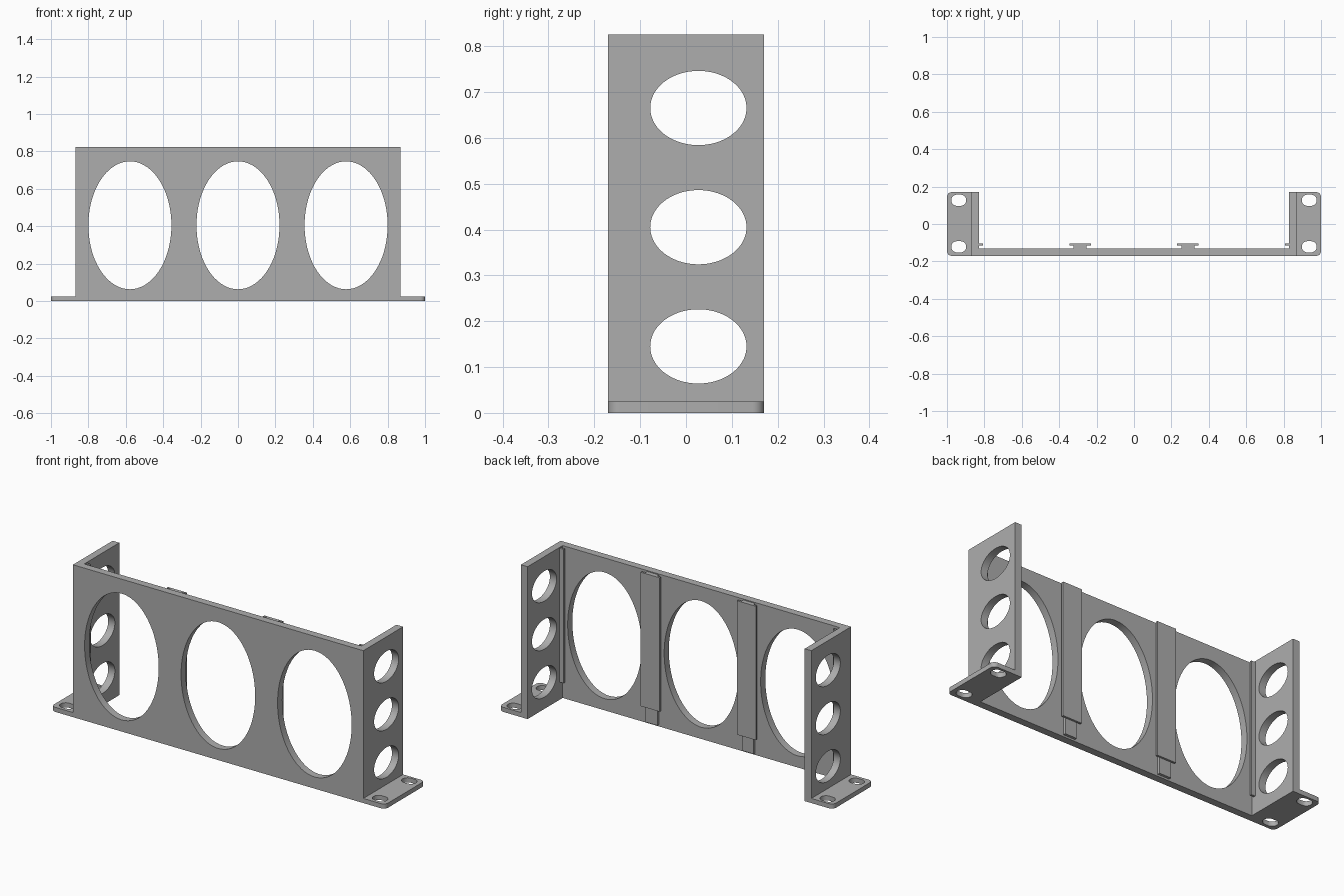
import bpy, bmesh
from math import cos, sin, pi, radians
from mathutils import Matrix

cube = bpy.data.objects.get("Cube")
if cube:
    bpy.data.objects.remove(cube)

grey = bpy.data.materials.new("plain grey")
grey.use_nodes = True
colour = (0.42, 0.42, 0.42, 1)
grey.diffuse_color = colour
grey.node_tree.nodes["Principled BSDF"].inputs["Base Color"].default_value = colour

ALONG_Y = Matrix.Rotation(radians(90), 4, "X")                      # (a, b, c) -> (a, -c, b)
ALONG_X = Matrix(((0, 0, 1, 0), (1, 0, 0, 0), (0, 1, 0, 0), (0, 0, 0, 1)))  # -> (c, a, b)


def prism(name, outline, low, high, turn=Matrix()):
    """Extrude a closed outline between two levels, then turn it."""
    bm = bmesh.new()
    face = bm.faces.new([bm.verts.new((a, b, low)) for a, b in outline])
    top = bmesh.ops.extrude_face_region(bm, geom=[face])["geom"]
    bmesh.ops.translate(bm, vec=(0, 0, high - low),
                        verts=[v for v in top if isinstance(v, bmesh.types.BMVert)])
    bm.transform(turn)
    bmesh.ops.recalc_face_normals(bm, faces=bm.faces)
    mesh = bpy.data.meshes.new(name)
    bm.to_mesh(mesh)
    bm.free()
    mesh.materials.append(grey)
    obj = bpy.data.objects.new(name, mesh)
    bpy.context.collection.objects.link(obj)
    return obj


def arc(a, b, ra, rb, start, end, steps):
    angles = [radians(start + (end - start) * i / steps) for i in range(steps + 1)]
    return [(a + ra * cos(t), b + rb * sin(t)) for t in angles]


def ellipse(a, b, ra, rb):
    return arc(a, b, ra, rb, 0, 360, 72)[:-1]


def rect(a0, a1, b0, b1):
    return [(a0, b0), (a1, b0), (a1, b1), (a0, b1)]


def cut(obj, cutters):
    bpy.context.view_layer.objects.active = obj
    for cutter in cutters:
        mod = obj.modifiers.new("hole", "BOOLEAN")
        mod.operation, mod.solver, mod.object = "DIFFERENCE", "EXACT", cutter
        bpy.ops.object.modifier_apply(modifier=mod.name)
        bpy.data.objects.remove(cutter)
    bpy.ops.object.select_all(action="DESELECT")
    obj.select_set(True)
    bpy.ops.object.shade_smooth_by_angle(angle=radians(30))


W, T, D, H = 0.87, 0.04, 0.17, 0.825     # half width, wall, half depth, height
BACK = -D + T                            # rear surface of the front plate

# U-shaped frame: front plate and two side walls
half = [(W, -D), (W, D), (W - T, D), (W - T, BACK)]
frame = prism("bracket_frame", half + [(-x, y) for x, y in reversed(half)], 0, H)
holes = [prism("front_hole", ellipse(x, 0.405, 0.222, 0.342), -BACK - 0.02, D + 0.02, ALONG_Y)
         for x in (-0.578, 0, 0.578)]
holes += [prism("side_hole", ellipse(0.027, z, 0.105, 0.081), -1, 1, ALONG_X)
          for z in (0.145, 0.405, 0.665)]
cut(frame, holes)

# Mounting feet with rounded outer corners and two slots each
for side, s in (("left", 1), ("right", -1)):
    r = 0.025
    outline = [(W, -D)] + arc(1 - r, -D + r, r, r, -90, 0, 8)
    outline += arc(1 - r, D - r, r, r, 0, 90, 8) + [(W, D)]
    foot = prism(side + "_foot", [(s * x, y) for x, y in outline], 0, 0.025)
    slots = []
    for y in (-0.122, 0.127):
        slot = arc(0.947, y, 0.03, 0.03, -90, 90, 16) + arc(0.927, y, 0.03, 0.03, 90, 270, 16)
        slots.append(prism("slot", [(s * a, b) for a, b in slot], -0.1, 0.1))
    cut(foot, slots)

    # T-shaped rail on the rear of the plate, and a lip along the side wall
    x = s * 0.288
    prism(side + "_rail_stem", rect(x - 0.035, x + 0.035, BACK, -0.116), 0.01, 0.82)
    prism(side + "_rail_cap", rect(x - 0.057, x + 0.057, -0.116, -0.105), 0.095, 0.82)
    prism(side + "_wall_lip", rect(*sorted((s * 0.806, s * (W - T))), -0.116, -0.105), 0.095, 0.82)
